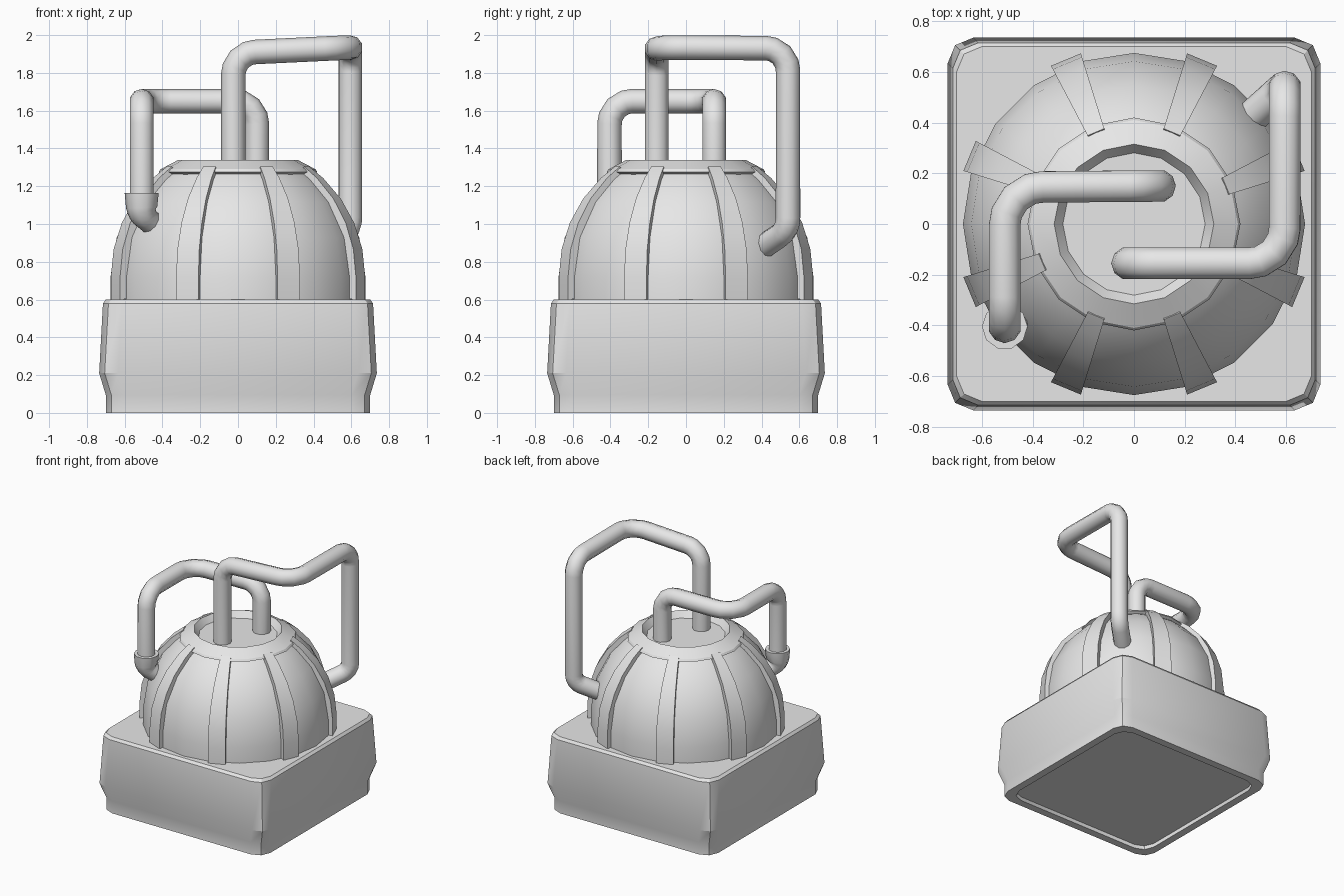
import bpy
import bmesh
from math import cos, sin, pi, radians, sqrt, tan
from mathutils import Vector

cube = bpy.data.objects.get("Cube")
if cube:
    bpy.data.objects.remove(cube, do_unlink=True)

grey = bpy.data.materials.new("plain grey")
grey.use_nodes = True
grey.diffuse_color = (0.8, 0.8, 0.8, 1)
grey.node_tree.nodes["Principled BSDF"].inputs["Base Color"].default_value = (0.8, 0.8, 0.8, 1)


def select_only(obj):
    bpy.ops.object.select_all(action='DESELECT')
    obj.select_set(True)
    bpy.context.view_layer.objects.active = obj


def finish(name, bm, angle=35):
    bmesh.ops.recalc_face_normals(bm, faces=bm.faces)
    mesh = bpy.data.meshes.new(name)
    bm.to_mesh(mesh)
    bm.free()
    mesh.materials.append(grey)
    obj = bpy.data.objects.new(name, mesh)
    bpy.context.collection.objects.link(obj)
    select_only(obj)
    bpy.ops.object.shade_smooth_by_angle(angle=radians(angle))
    return obj


def loft(bm, loops, close=False):
    """Bridge equal-length loops; cap both ends unless closed."""
    rings = [[bm.verts.new(p) for p in loop] for loop in loops]
    n = len(rings[0])
    pairs = list(zip(rings, rings[1:]))
    if close:
        pairs.append((rings[-1], rings[0]))
    else:
        bm.faces.new(rings[0])
        bm.faces.new(rings[-1])
    for a, b in pairs:
        for i in range(n):
            j = (i + 1) % n
            bm.faces.new((a[i], a[j], b[j], b[i]))


def circle(r, z, n):
    return [(r * cos(2 * pi * i / n), r * sin(2 * pi * i / n), z) for i in range(n)]


def rounded_square(half, z, r=0.1):
    pts = []
    for k in range(4):
        for s in range(3):
            a = k * pi / 2 + s * pi / 4
            cx = (half - r) * (1 if k in (0, 3) else -1)
            cy = (half - r) * (1 if k < 2 else -1)
            pts.append((cx + r * cos(a), cy + r * sin(a), z))
    return pts


# Square base with a flared waist and a recessed underside
bm = bmesh.new()
profile = [(0.64, 0.03), (0.64, 0), (0.70, 0), (0.70, 0.095),
           (0.735, 0.21), (0.715, 0.58), (0.70, 0.60)]
loft(bm, [rounded_square(h, z) for h, z in profile])
finish("base", bm, 25)

# Dome body
CZ, R = 0.72, 0.675
bm = bmesh.new()
rings = [circle(R, 0.58, 20)]
for lat in (0, 18, 36, 50, 58):
    a = radians(lat)
    rings.append(circle(R * cos(a), CZ + R * sin(a), 20))
loft(bm, rings)
finish("dome", bm)

# Collar around the top opening, with a sloped bowl inside it
bm = bmesh.new()
profile = [(0.34, 1.25), (0.37, 1.25), (0.42, 1.275), (0.41, 1.29), (0.315, 1.34),
           (0.25, 1.25)]
loft(bm, [circle(r, z, 16) for r, z in profile])
finish("top_collar", bm, 25)

# Eight curved ribs wrapping the dome
bm = bmesh.new()
for k in range(8):
    mid = pi / 8 + k * pi / 4
    sections = []
    for lat in (-10, 0, 12, 24, 36, 48, 56):
        a = radians(lat)
        section = []
        for r, side in ((R - 0.04, -1), (R + 0.03, -1), (R + 0.03, 1), (R - 0.04, 1)):
            t = mid + side * radians(5.2)
            flat = r * (cos(a) if lat > 0 else 1)
            section.append((flat * cos(t), flat * sin(t), CZ + r * sin(a)))
        sections.append(section)
    loft(bm, sections)
finish("ribs", bm, 25)


def round_path(points, radii, steps=4):
    """Replace each inner corner with a circular arc of the given radius."""
    pts = [Vector(p) for p in points]
    out = [pts[0]]
    for i, r in enumerate(radii, 1):
        d0 = (pts[i - 1] - pts[i]).normalized()
        d1 = (pts[i + 1] - pts[i]).normalized()
        half = d0.angle(d1) / 2
        reach = r / tan(half)
        center = pts[i] + (d0 + d1).normalized() * (r / sin(half))
        a, b = pts[i] + d0 * reach - center, pts[i] + d1 * reach - center
        for s in range(steps + 1):
            v = a.lerp(b, s / steps).normalized() * r
            out.append(center + v)
    return out + [pts[-1]]


def pipe(name, path, radius, scales=None):
    curve = bpy.data.curves.new(name, 'CURVE')
    curve.dimensions = '3D'
    curve.bevel_depth = radius
    curve.bevel_resolution = 3
    curve.use_fill_caps = True
    spline = curve.splines.new('POLY')
    spline.points.add(len(path) - 1)
    for i, p in enumerate(path):
        spline.points[i].co = (*p, 1)
        spline.points[i].radius = scales[i] if scales else 1
    curve.materials.append(grey)
    obj = bpy.data.objects.new(name, curve)
    bpy.context.collection.objects.link(obj)
    select_only(obj)
    bpy.ops.object.convert(target='MESH')
    bpy.ops.object.shade_smooth_by_angle(angle=radians(45))


# Tall pipe: out of the bowl, across, back and down into the dome
pipe("tall_pipe", round_path(
    [(-0.025, -0.155, 1.29), (-0.025, -0.155, 1.905), (0.595, -0.155, 1.935),
     (0.595, 0.54, 1.93), (0.595, 0.54, 0.97), (0.45, 0.41, 0.88)],
    [0.12, 0.14, 0.12, 0.10]), 0.065)

# Short pipe: out of the bowl, across, forward and down to the funnel
pipe("short_pipe", round_path(
    [(0.10, 0.15, 1.29), (0.10, 0.15, 1.65), (-0.51, 0.145, 1.65),
     (-0.51, -0.405, 1.65), (-0.51, -0.405, 1.10)],
    [0.12, 0.15, 0.12]), 0.065)

# Narrow stubs where the pipes leave the bowl
for name, x, y in (("tall_pipe_stub", -0.025, -0.155), ("short_pipe_stub", 0.10, 0.15)):
    pipe(name, [(x, y, 1.23), (x, y, 1.31)], 0.054)

# Funnel elbow joining the short pipe to the dome
elbow = round_path([(-0.51, -0.405, 1.165), (-0.51, -0.405, 1.05), (-0.43, -0.33, 0.98)], [0.07])
pipe("funnel_elbow", elbow, 0.09, [1.0, 0.92, 0.87, 0.82, 0.78, 0.74, 0.70])
